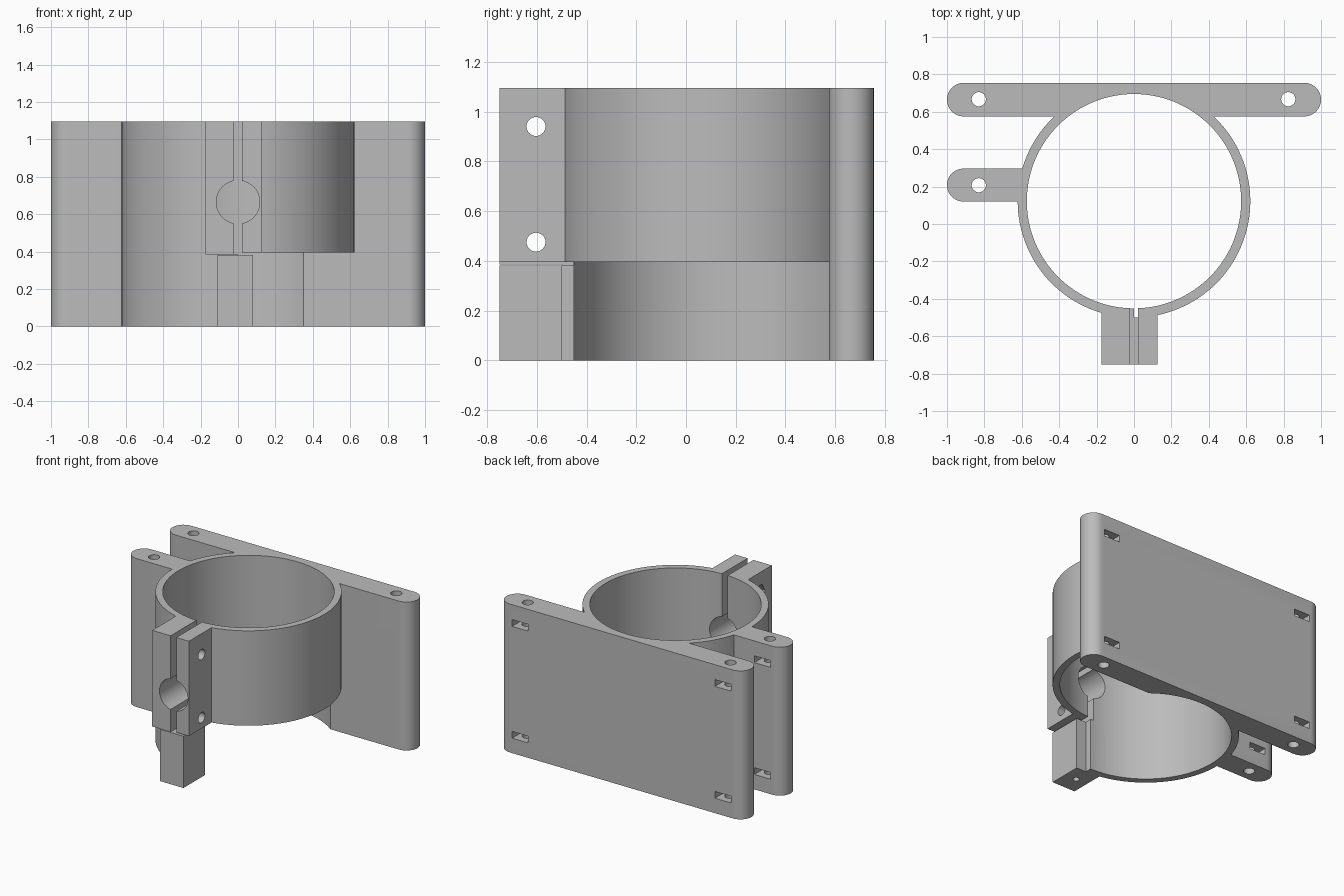
import bpy, bmesh, math
from mathutils import Matrix, Vector

cube = bpy.data.objects.get("Cube")
if cube:
    bpy.data.objects.remove(cube, do_unlink=True)

grey = bpy.data.materials.new("plain grey")
grey.use_nodes = True
colour = (0.5, 0.5, 0.5, 1)
grey.diffuse_color = colour
grey.node_tree.nodes["Principled BSDF"].inputs["Base Color"].default_value = colour

H = 1.095           # full height
STEP = 0.39         # height where the lower half ring is cut away
CY = 0.122          # ring centre in y
AXES = {"x": Vector((1, 0, 0)), "y": Vector((0, 1, 0)), "z": Vector((0, 0, 1))}


def finish(name, bm):
    bmesh.ops.recalc_face_normals(bm, faces=bm.faces)
    mesh = bpy.data.meshes.new(name)
    bm.to_mesh(mesh)
    bm.free()
    mesh.materials.append(grey)
    ob = bpy.data.objects.new(name, mesh)
    bpy.context.collection.objects.link(ob)
    return ob


def box(name, x0, x1, y0, y1, z0, z1):
    bm = bmesh.new()
    size = Matrix.Diagonal((x1 - x0, y1 - y0, z1 - z0, 1))
    mid = Matrix.Translation(((x0 + x1) / 2, (y0 + y1) / 2, (z0 + z1) / 2))
    bmesh.ops.create_cube(bm, size=1, matrix=mid @ size)
    return finish(name, bm)


def rod(name, centre, radius, length, axis="z", sides=32):
    bm = bmesh.new()
    turn = AXES["z"].rotation_difference(AXES[axis]).to_matrix().to_4x4()
    bmesh.ops.create_cone(bm, cap_ends=True, segments=sides, radius1=radius,
                          radius2=radius, depth=length,
                          matrix=Matrix.Translation(centre) @ turn)
    return finish(name, bm)


def bar(name, x0, x1, y0, y1, round_right):
    """Upright plate with a half-round end at x0, and optionally at x1."""
    r, mid = (y1 - y0) / 2, (y0 + y1) / 2
    n = 24
    pts = [(x0 + r - r * math.sin(math.pi * i / n), mid + r * math.cos(math.pi * i / n))
           for i in range(n + 1)]
    if round_right:
        pts += [(x1 - r + r * math.sin(math.pi * i / n), mid - r * math.cos(math.pi * i / n))
                for i in range(n + 1)]
    else:
        pts += [(x1, y0), (x1, y1)]
    bm = bmesh.new()
    face = bm.faces.new([bm.verts.new((x, y, 0)) for x, y in pts])
    ext = bmesh.ops.extrude_face_region(bm, geom=[face])
    bmesh.ops.translate(bm, vec=(0, 0, H),
                        verts=[v for v in ext["geom"] if isinstance(v, bmesh.types.BMVert)])
    return finish(name, bm)


def combine(body, other, operation):
    mod = body.modifiers.new(other.name, "BOOLEAN")
    mod.operation = operation
    mod.solver = "EXACT"
    mod.object = other
    bpy.ops.object.select_all(action="DESELECT")
    bpy.context.view_layer.objects.active = body
    body.select_set(True)
    bpy.ops.object.modifier_apply(modifier=mod.name)
    bpy.data.objects.remove(other, do_unlink=True)


# Solid parts: ring, mounting plate, side arm, clamp jaws, lower block
body = rod("ring_clamp_bracket", (0, CY, H / 2), 0.622, H, sides=128)
solids = [
    bar("back_plate", -1, 1, 0.575, 0.755, True),
    bar("side_arm", -1, -0.56, 0.12, 0.296, False),
    box("right_jaw", -0.175, -0.01, -0.75, -0.4, 0.386, H),
    box("left_jaw", 0.0, 0.125, -0.75, -0.4, 0.395, H),
    box("lower_block", -0.11, 0.08, -0.75, -0.4, 0, 0.382),
]
for part in solids:
    combine(body, part, "UNION")

# Bore, the missing lower half ring, the jaw gap and the cross bore
cuts = [
    rod("bore", (0, CY, H / 2), 0.573, 2 * H, sides=128),
    box("lower_opening", 0, 0.8, -0.5, 0.575, -0.1, 0.395),
    box("block_gap", 0, 0.3, -0.8, -0.4, 0.382, 0.395),
    box("jaw_gap", -0.025, 0.022, -0.8, -0.35, 0.384, H + 0.1),
    rod("cross_bore", (0, -0.6, 0.665), 0.116, 0.6, "y", 48),
    rod("block_hole", (-0.015, -0.62, 0.05), 0.022, 0.3),
]
# Clamp screws with nut recesses on the outer face
for z in (0.475, 0.94):
    cuts.append(rod("screw_hole", (0, -0.603, z), 0.038, 0.6, "x"))
    cuts.append(rod("nut_recess", (-0.175, -0.603, z), 0.068, 0.1, "x", 6))
# Upright holes with nut slots entering from the back
for x, y, back in ((-0.83, 0.667, 0.755), (0.825, 0.667, 0.755), (-0.83, 0.207, 0.296)):
    cuts.append(rod("upright_hole", (x, y, H / 2), 0.038, 2 * H))
    for z in (0.135, 0.96):
        cuts.append(box("nut_slot", x - 0.065, x + 0.065, y - 0.065, back + 0.05,
                        z - 0.025, z + 0.025))
for cutter in cuts:
    combine(body, cutter, "DIFFERENCE")

bpy.ops.object.select_all(action="DESELECT")
body.select_set(True)
bpy.context.view_layer.objects.active = body
bpy.ops.object.shade_smooth_by_angle(angle=math.radians(30))
